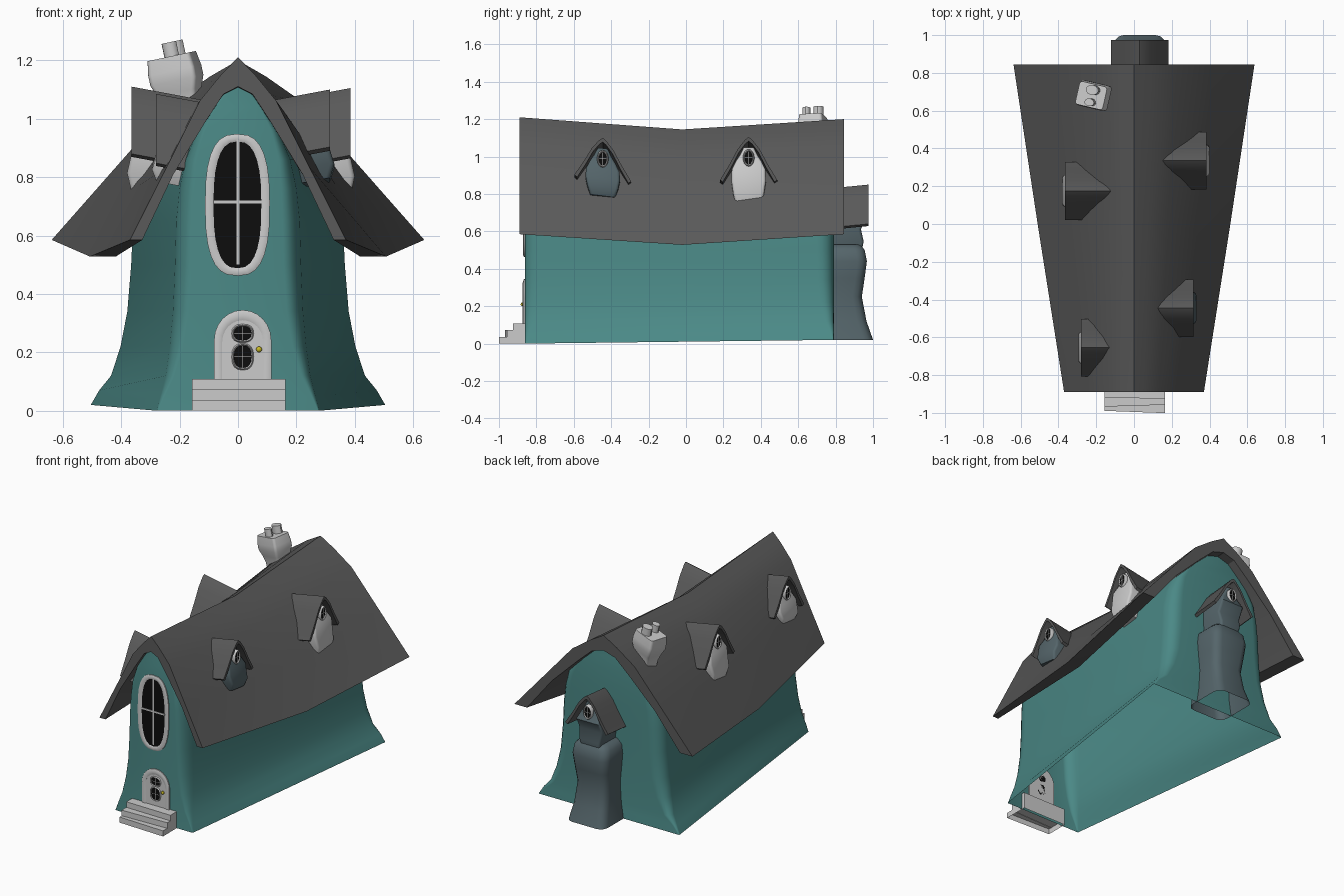
import bpy, bmesh
from math import sin, cos, pi, radians
from mathutils import Matrix, Vector

if "Cube" in bpy.data.objects:
    bpy.data.objects.remove(bpy.data.objects["Cube"])


def mat(name, r, g, b):
    m = bpy.data.materials.new(name)
    m.diffuse_color = (r, g, b, 1)
    m.use_nodes = True
    m.node_tree.nodes["Principled BSDF"].inputs["Base Color"].default_value = m.diffuse_color
    return m


TEAL = mat("teal", 0.07, 0.25, 0.24)
ROOF = mat("roof_grey", 0.10, 0.10, 0.10)
SLATE = mat("slate", 0.09, 0.13, 0.145)
BLACK = mat("black", 0.004, 0.004, 0.004)
BRASS = mat("brass", 0.6, 0.5, 0.02)


def loft(name, rings, m=None, closed=False, angle=35, base=True):
    """Skin a list of equal-length rings; cap the ends or join last to first."""
    bm = bmesh.new()
    vs = [[bm.verts.new(p) for p in r] for r in rings]
    n = len(rings[0])
    pairs = list(zip(vs, vs[1:])) + ([(vs[-1], vs[0])] if closed else [])
    for a, b in pairs:
        for i in range(n):
            j = (i + 1) % n
            bm.faces.new((a[i], a[j], b[j], b[i]))
    if not closed:
        bottom = bm.faces.new(vs[0])
        bm.faces.new(vs[-1])
    bmesh.ops.recalc_face_normals(bm, faces=bm.faces)
    if not base:
        bmesh.ops.delete(bm, geom=[bottom], context='FACES_ONLY')
    me = bpy.data.meshes.new(name)
    bm.to_mesh(me)
    bm.free()
    ob = bpy.data.objects.new(name, me)
    bpy.context.collection.objects.link(ob)
    if m:
        me.materials.append(m)
    bpy.ops.object.select_all(action='DESELECT')
    ob.select_set(True)
    bpy.context.view_layer.objects.active = ob
    bpy.ops.object.shade_smooth_by_angle(angle=radians(angle))
    return ob


def rrect(hx, hy, r, seg=3):
    """Rounded rectangle outline."""
    pts = []
    for k, (sx, sy) in enumerate(((1, 1), (-1, 1), (-1, -1), (1, -1))):
        for i in range(seg + 1):
            a = (k + i / seg) * pi / 2
            pts.append((sx * (hx - r) + r * cos(a), sy * (hy - r) + r * sin(a)))
    return pts


def oval(rx, rz, p=2.0, n=28):
    """Superellipse outline."""
    f = lambda v: abs(v) ** (2 / p) * (1 if v > 0 else -1)
    return [(rx * f(cos(2 * pi * i / n + .01)), rz * f(sin(2 * pi * i / n + .01))) for i in range(n)]


def arch(hw, z0, z1, n=12):
    """Door outline with an elliptical top."""
    zs = z1 - hw * 1.05
    return [(-hw, z0), (hw, z0)] + [(hw * cos(pi * i / n), zs + (z1 - zs) * sin(pi * i / n)) for i in range(n + 1)]


def plate(name, place, outline, c, d0, d1, m=None):
    loft(name, [[place(c[0] + a, d, c[1] + z) for a, z in outline] for d in (d0, d1)], m)


def frame(name, place, outer, inner, c, d0, d1):
    mid = [((a + e) / 2, (b + f) / 2) for (a, b), (e, f) in zip(outer, inner)]
    steps = ((outer, d0), (outer, d1 - .006), (mid, d1), (inner, d1 - .006), (inner, d0))
    loft(name, [[place(c[0] + a, d, c[1] + z) for a, z in o] for o, d in steps], None, True, 50)


def bars(name, place, c, rx, rz, t, d0, d1):
    for tag, hx, hz in (("upright", t, rz), ("crossbar", rx, t)):
        plate(name + "_" + tag, place, [(-hx, -hz), (hx, -hz), (hx, hz), (-hx, hz)], c, d0, d1)


# house walls, open underneath: rings taper toward the front and flare at the foot
def wall_ring(z, hx, r):
    out = []
    for x, y in rrect(hx, .825, r, 5):
        t = (y + .825) / 1.65
        out.append((x * (.55 + .45 * t), y - .035, z + (.02 * t if z < .1 else 0)))
    return out


loft("house_walls", [wall_ring(*l) for l in (
    (0, .505, .006), (.05, .478, .02), (.12, .44, .045), (.22, .41, .07), (.34, .388, .085),
    (.5, .375, .09), (.65, .368, .09), (.76, .35, .08), (.86, .315, .06), (.96, .245, .04),
    (1.04, .155, .02), (1.11, .05, .01))], TEAL, angle=50, base=False)

# main roof: sagging, wider at the back
OUT = ((0, 0), (.15, .09), (.35, .235), (.66, .60), (1, 1))
INN = ((.86, 1), (.58, .64), (.29, .35), (.13, .20), (0, .16))


def roof_ring(y, w, top, eave, k):
    half = [(x * w, top - t * (top - eave)) for x, t in OUT]
    half += [(x * w * k, top - t * (top - eave)) for x, t in INN]
    other = [(-x, z) for x, z in half[-2:0:-1]]
    return [(x, y, z) for x, z in half + other]


loft("main_roof", [roof_ring(-.89, .37, 1.21, .585, 1.03), roof_ring(-.02, .507, 1.145, .528, .96),
                   roof_ring(.845, .638, 1.2, .585, 1.0)], ROOF, angle=25)


# gabled turret: roof, body and oval window, facing along d
def turret(name, place, d_in, d_out, top, eave, bot, hw, bw, m, tilt=0, out=.015, drop=.045):
    h = top - eave
    prof = [(0, 0), (.13, .07), (.38, .28), (.68, .65), (1, 1)]
    up = [(a * hw, top - t * h) for a, t in prof]
    lo = [(a * hw * .9, top - .022 - t * h * .95) for a, t in prof]
    half = up + lo[::-1]
    ring = half + [(-a, z) for a, z in half[-2:0:-1]]
    loft(name + "_roof", [[place(a, d, z + a * tilt - dr) for a, z in ring]
                          for d, dr in ((d_in, drop), (d_out, 0))], ROOF, angle=25)
    rings = []
    low = (top - .175 - bot)
    for z, w, o in ((bot, .72, out - .015), (bot + .35 * low, .9, out), (bot + .7 * low, 1, out - .015),
                    (top - .17, .98, -.005), (top - .125, .76, -.025), (top - .09, .52, -.03),
                    (top - .05, .3, -.03)):
        df = d_out + o
        c = (df + d_in) / 2
        rings.append([place(a, c + d, z + a * tilt - max(0, drop * (d_out - c - d) / (d_out - d_in)))
                      for a, d in rrect(bw * w, (df - d_in) / 2, .015)])
    loft(name + "_body", rings, m, angle=50)
    c = (0, top - .112)
    f = d_out - .022
    plate(name + "_glass", place, oval(.022, .036, n=16), c, f, f + .012, BLACK)
    frame(name + "_window_frame", place, oval(.031, .046, n=16), oval(.021, .035, n=16), c, f - .01, f + .018)
    bars(name + "_window", place, c, .021, .035, .0015, f, f + .014)


def side(s, y):
    return lambda a, d, z: (s * d, y + a, z)


for nm, s, y, d, top, eave, bot, hw, m, tilt in (
        ("front_right_dormer", 1, -.445, .315, 1.10, .885, .79, .152, SLATE, -.12),
        ("back_right_dormer", 1, .335, .385, 1.105, .875, .735, .153, None, 0),
        ("front_left_dormer", -1, -.655, .28, 1.085, .86, .79, .153, None, .08),
        ("back_left_dormer", -1, .175, .365, 1.11, .88, .75, .153, None, 0)):
    turret(nm, side(s, y), d - .24, d, top, eave, bot, hw, .092, m, tilt)

# rear bay: bulging base with a gabled turret on top
back = lambda a, d, z: (.03 + a, d, z)
loft("rear_bay_base", [[back(a, (ye + .7) / 2 + b, z) for a, b in rrect(w, (ye - .7) / 2, r)] for z, w, ye, r in (
    (.02, .135, 1.0, .05), (.12, .12, .965, .05), (.25, .112, .94, .05), (.35, .122, .955, .05),
    (.44, .13, .967, .05), (.50, .122, .955, .05), (.53, .09, .935, .05))], SLATE, angle=45, base=False)
turret("rear_bay_turret", back, .72, .975, .85, .64, .48, .153, .085, SLATE, 0, -.025, .025)

# chimney, leaning to the left and turned a little, with two pots
lean = (Matrix.Translation((-.175, .68, .97)) @ Matrix.Rotation(radians(-12), 4, 'Y')
        @ Matrix.Rotation(radians(-13), 4, 'Z'))
stack = [[lean @ Vector((x, y, z)) for x, y in rrect(w, w * .82, .015)] for z, w in (
    (-.08, .055), (.08, .06), (.125, .07), (.165, .083), (.2, .083), (.25, .076))]
loft("chimney_stack", stack, None, angle=50)
for nm, y, r in (("front_pot", -.035, .026), ("back_pot", .032, .034)):
    loft("chimney_" + nm, [[lean @ Vector((q + .008, y + p * .8, z)) for q, p in oval(r, r, n=12)]
                           for z in (.24, .298)])

# tall front window
front = lambda a, d, z: (a, -d, z)
C = (-.002, .705)
plate("front_window_glass", front, oval(.085, .222, 2.6), C, .85, .866, BLACK)
frame("front_window_frame", front, oval(.111, .243, 2.7), oval(.082, .217, 2.6), C, .85, .872)
bars("front_window", front, (0, .715), .082, .215, .005, .85, .869)

# door with two panes, frame and knob
D = (.016, 0)
plate("door", front, arch(.072, .09, .32), D, .85, .866)
frame("door_frame", front, arch(.098, .09, .345), arch(.07, .1, .31), D, .85, .873)
for nm, z, rz in (("upper", .265, .024), ("lower", .185, .038)):
    plate("door_pane_" + nm, front, oval(.03, rz, 2.5, 16), (.016, z), .85, .869, BLACK)
    frame("door_pane_rim_" + nm, front, oval(.038, rz + .008, 2.5, 16), oval(.03, rz, 2.5, 16),
          (.016, z), .858, .872)
    bars("door_pane_" + nm, front, (.016, z), .03, rz, .001, .86, .87)
bpy.ops.mesh.primitive_uv_sphere_add(segments=12, ring_count=8, radius=.01, location=(.072, -.874, .21))
bpy.context.object.name = "door_knob"
bpy.context.object.data.materials.append(BRASS)

# three crooked steps
for i, (yf, z0, z1, tw) in enumerate(((-.995, 0, .036, .006), (-.962, .034, .072, -.005), (-.922, .07, .108, .003))):
    xs = ((-.157, -.84), (.163, -.84), (.163, yf - tw), (-.157, yf + tw))
    loft("step_%d" % (i + 1), [[(x, y, z) for x, y in xs] for z in (z0, z1)], base=False)
